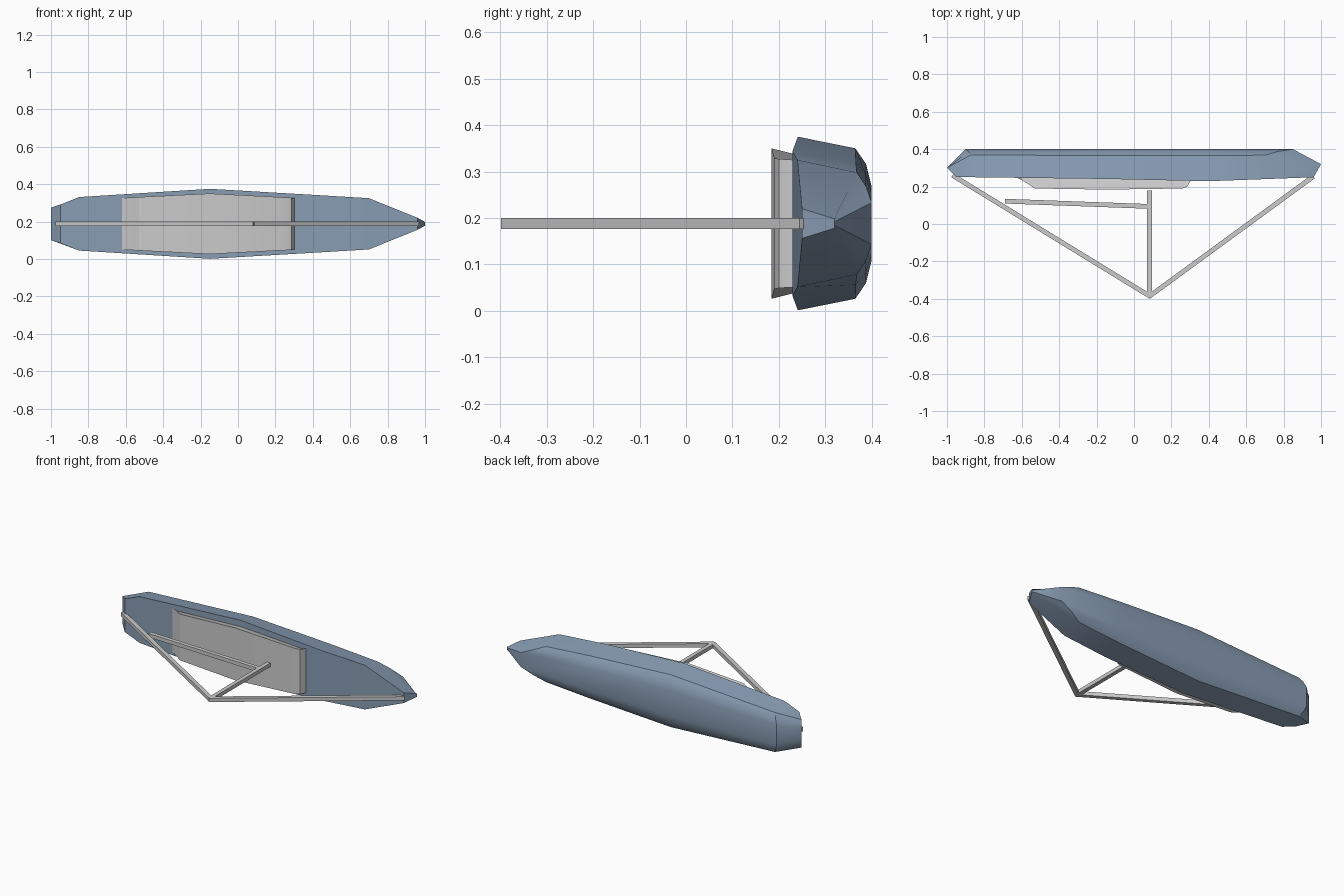
import bpy, bmesh, math

if "Cube" in bpy.data.objects:
    bpy.data.objects.remove(bpy.data.objects["Cube"])

ZC = 0.188  # height of the centre plane (the boat lies on its side)


def loft(name, rails, angle, mat=None):
    """Skin matching rails of (x, y, half width), mirrored about the centre plane."""
    bm = bmesh.new()
    rings = []
    for pts in zip(*rails):
        ring = [(x, y, ZC + h) for x, y, h in pts]
        ring += [(x, y, ZC - h) for x, y, h in reversed(pts)]
        rings.append([bm.verts.new(p) for p in ring])
    n = len(rings[0])
    for a, b in zip(rings, rings[1:]):
        for i in range(n):
            j = (i + 1) % n
            bm.faces.new((a[i], a[j], b[j], b[i]))
    bm.faces.new(rings[0])
    bm.faces.new(rings[-1])
    bmesh.ops.recalc_face_normals(bm, faces=bm.faces)
    me = bpy.data.meshes.new(name)
    bm.to_mesh(me)
    bm.free()
    ob = bpy.data.objects.new(name, me)
    bpy.context.collection.objects.link(ob)
    if mat:
        me.materials.append(mat)
    bpy.ops.object.select_all(action='DESELECT')
    ob.select_set(True)
    bpy.context.view_layer.objects.active = ob
    bpy.ops.object.shade_smooth_by_angle(angle=math.radians(angle))
    return ob


def bar(name, a, b, width=0.025, height=0.023):
    """Square spar between two points of the centre plane."""
    dx, dy = b[0] - a[0], b[1] - a[1]
    bpy.ops.mesh.primitive_cube_add(
        size=1, location=((a[0] + b[0]) / 2, (a[1] + b[1]) / 2, ZC),
        rotation=(0, 0, math.atan2(dy, dx)))
    ob = bpy.context.object
    ob.name = name
    ob.scale = (math.hypot(dx, dy), width, height)
    return ob


blue = bpy.data.materials.new("hull_blue")
blue.diffuse_color = (0.25, 0.34, 0.46, 1)
blue.use_nodes = True
blue.node_tree.nodes["Principled BSDF"].inputs["Base Color"].default_value = blue.diffuse_color

# Hull: deck edge, chine, bilge and bottom edge, from stern to bow
deck = [(-.95, .25, .103), (-.85, .25, .143), (-.15, .241, .187),
        (.4, .229, .155), (.7, .24, .137), (.96, .25, .032)]
chine = [(-1, .30, .087), (-.87, .37, .122), (-.15, .365, .162),
         (.4, .366, .132), (.7, .368, .11), (1, .32, .010)]
bilge = [(-1, .30, .065), (-.885, .388, .095), (-.15, .388, .128),
         (.4, .388, .105), (.77, .388, .08), (1, .32, .007)]
bottom = [(-1, .30, .04), (-.9, .40, .06), (-.15, .40, .08),
          (.4, .40, .065), (.85, .40, .045), (1, .32, .004)]
loft("hull", [deck, chine, bilge, bottom], 30, blue)

# Cabin: roof edge and a slightly narrower base sunk into the deck
roof = [(-.62, .245, .138), (-.60, .235, .139), (-.53, .19, .143),
        (-.15, .184, .162), (.26, .19, .141), (.285, .20, .139),
        (.305, .235, .137)]
base = [(x, .252, h - .017) for x, y, h in roof]
loft("cabin", [base, roof], 30)

# Rigging
bar("mast", (.083, .18), (.083, -.39))
bar("boom", (-.69, .122), (.083, .094))
bar("forestay", (.96, .255), (.08, -.388))
bar("backstay", (-.97, .26), (.088, -.388))
